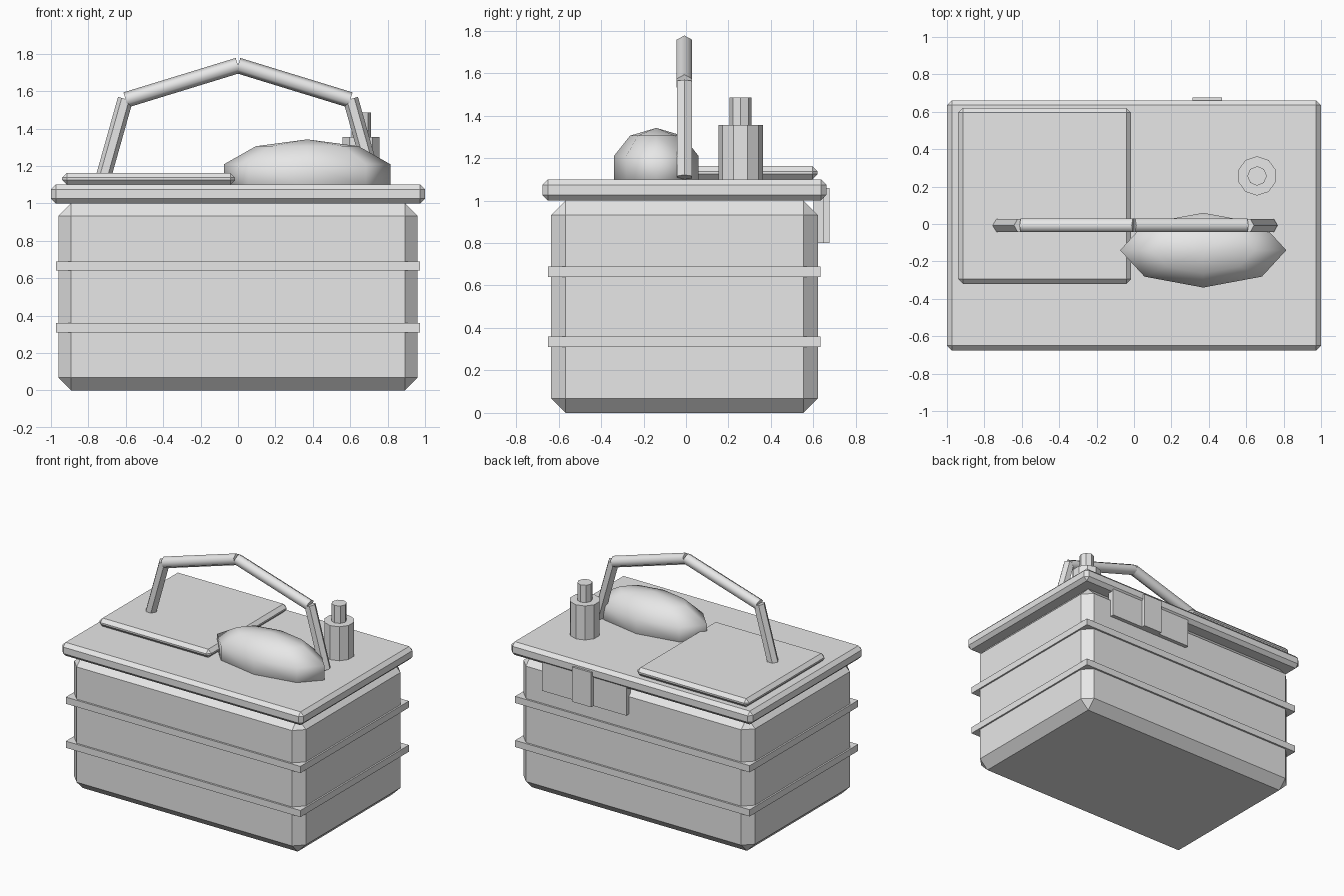
import bpy, math
from mathutils import Vector

if "Cube" in bpy.data.objects:
    bpy.data.objects.remove(bpy.data.objects["Cube"])

CY = -0.0075  # basket centre line in y

grey = bpy.data.materials.new("light_grey")
grey.diffuse_color = (0.8, 0.8, 0.8, 1)
grey.use_nodes = True
grey.node_tree.nodes["Principled BSDF"].inputs["Base Color"].default_value = grey.diffuse_color


def finish(ob, name, smooth=None):
    ob.name = name
    ob.data.materials.append(grey)
    if smooth is not None:
        bpy.ops.object.shade_smooth_by_angle(angle=math.radians(smooth))
    return ob


def box(name, x, y, z, bevel=0):
    """Box from (min, max) ranges with an optional one-step chamfer."""
    bpy.ops.mesh.primitive_cube_add(
        size=1, location=[(a + b) / 2 for a, b in (x, y, z)])
    ob = bpy.context.object
    ob.scale = [b - a for a, b in (x, y, z)]
    bpy.ops.object.transform_apply(location=False, rotation=False, scale=True)
    if bevel:
        mod = ob.modifiers.new("chamfer", 'BEVEL')
        mod.width = bevel
        mod.segments = 1
    return finish(ob, name)


def cylinder(name, x, y, z0, z1, r, sides):
    bpy.ops.mesh.primitive_cylinder_add(
        vertices=sides, radius=r, depth=z1 - z0, location=(x, y, (z0 + z1) / 2))
    return finish(bpy.context.object, name)


def rod(name, a, b, r, smooth=None):
    """Six-sided rod between two points in the xz plane, flat sides facing +-y."""
    a, b = Vector((a[0], CY, a[1])), Vector((b[0], CY, b[1]))
    d = b - a
    bpy.ops.mesh.primitive_cylinder_add(
        vertices=6, radius=r, depth=d.length, location=(a + b) / 2)
    ob = bpy.context.object
    for v in ob.data.vertices:  # turn the corners from y to x
        v.co.x, v.co.y = v.co.y, -v.co.x
    ob.rotation_euler = (0, math.atan2(d.x, d.z), 0)
    return finish(ob, name, smooth)


# Basket body, bands and lid
box("basket_body", (-0.96, 0.96), (CY - 0.628, CY + 0.628), (0, 1.0), 0.068)
for i, z in enumerate((0.31, 0.64)):
    box(f"band_{i + 1}", (-0.972, 0.972), (CY - 0.642, CY + 0.642), (z, z + 0.05))
box("lid", (-1, 1), (CY - 0.669, CY + 0.669), (1.0, 1.1), 0.026)

# Folded cloth panel on the lid
box("lid_panel", (-0.94, -0.015), (-0.32, 0.62), (1.1, 1.162), 0.025)

# Arched handle
for side, s in (("left", -1), ("right", 1)):
    rod(f"handle_leg_{side}", (s * 0.728, 1.11), (s * 0.602, 1.558), 0.041)
    rod(f"handle_top_{side}", (0, 1.737), (s * 0.6, 1.553), 0.042, 65)

# Bread loaf: coarse ellipsoid sunk into the lid
bpy.ops.mesh.primitive_uv_sphere_add(
    segments=8, ring_count=5, radius=1, location=(0.37, -0.14, 1.15))
loaf = bpy.context.object
loaf.scale = (0.467, 0.21, 0.192)
bpy.ops.object.transform_apply(location=False, rotation=False, scale=True)
finish(loaf, "bread_loaf", 60)

# Bottle
cylinder("bottle_body", 0.658, 0.257, 1.1, 1.355, 0.105, 10)
cylinder("bottle_neck", 0.658, 0.257, 1.355, 1.485, 0.052, 8)

# Back label plate and its strap
box("back_plate", (0.04, 0.74), (0.60, 0.65), (0.8, 1.06))
box("back_strap", (0.313, 0.47), (0.645, 0.6765), (0.8, 1.06))
